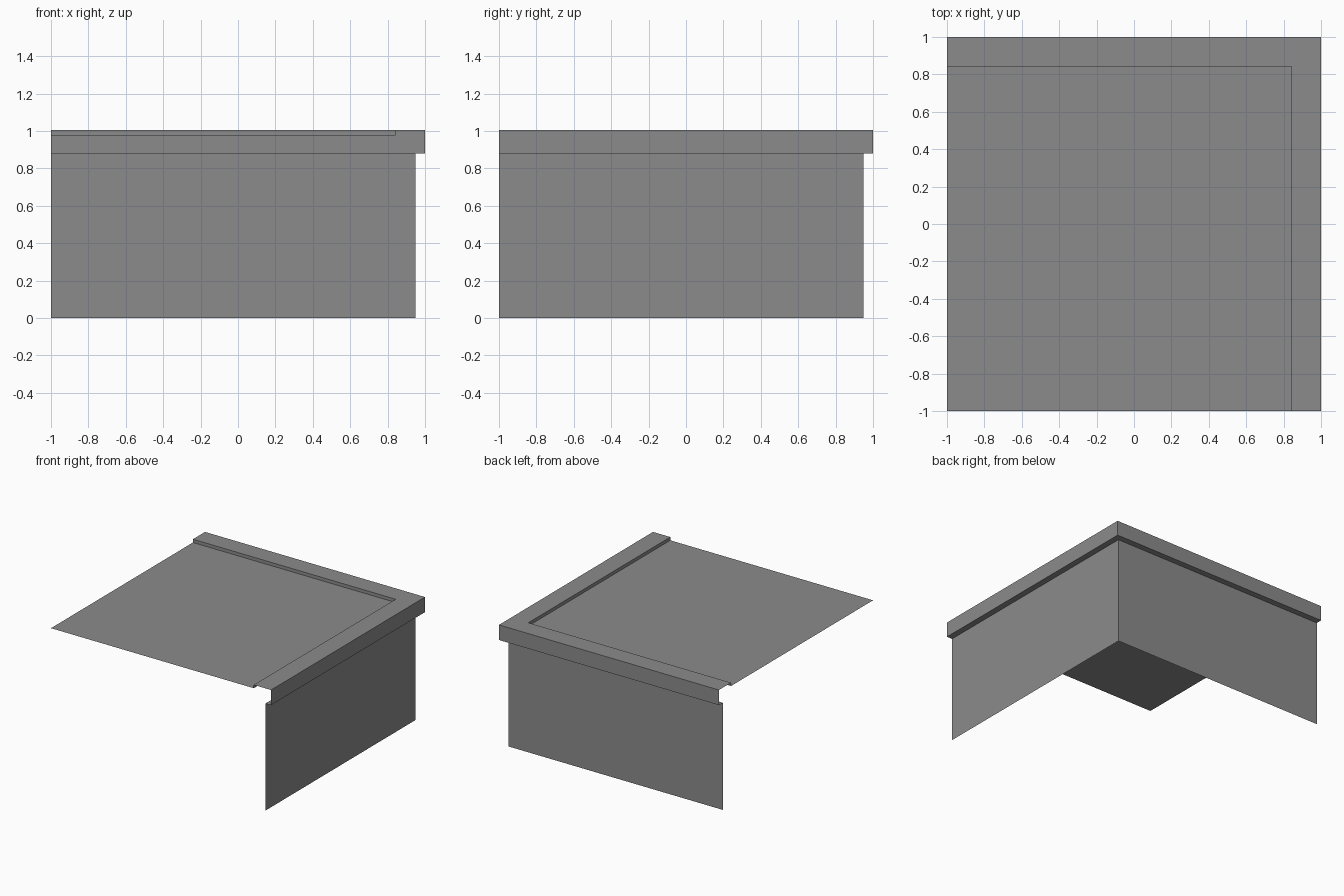
import bpy
import bmesh

default_cube = bpy.data.objects.get("Cube")
if default_cube:
    bpy.data.objects.remove(default_cube)

END = -1.0       # open ends of the corner piece
WALL = 0.95      # wall plane
RIM = 1.0        # outer face of the coping
INNER = 0.843    # inner face of the coping
LOW, DECK, TOP = 0.88, 0.977, 1.004

grey = bpy.data.materials.new("concrete_grey")
grey.use_nodes = True
colour = (0.26, 0.26, 0.26, 1)
grey.diffuse_color = colour
grey.node_tree.nodes["Principled BSDF"].inputs["Base Color"].default_value = colour


def finish(name, bm):
    mesh = bpy.data.meshes.new(name)
    bm.to_mesh(mesh)
    bm.free()
    mesh.materials.append(grey)
    obj = bpy.data.objects.new(name, mesh)
    bpy.context.collection.objects.link(obj)
    return obj


def corner_sweep(name, profile):
    """Sweep (offset, height) points round the mitred corner as an open sheet."""
    bm = bmesh.new()
    rows = [[bm.verts.new((x, y, z)) for x, y in ((d, END), (d, d), (END, d))]
            for d, z in profile]
    for low, high in zip(rows, rows[1:]):
        for i in range(2):
            bm.faces.new((low[i], low[i + 1], high[i + 1], high[i]))
    return finish(name, bm)


# Two walls meeting at the back left corner
corner_sweep("walls", [(WALL, 0), (WALL, LOW)])

# Overhanging coping: soffit, outer face, top and inner lip
corner_sweep("coping", [(WALL, LOW), (RIM, LOW), (RIM, TOP),
                        (INNER, TOP), (INNER, DECK)])

# Flat roof deck, open along the front and right
bm = bmesh.new()
bm.faces.new([bm.verts.new((x, y, DECK)) for x, y in
              ((END, END), (INNER, END), (INNER, INNER), (END, INNER))])
finish("roof_deck", bm)
